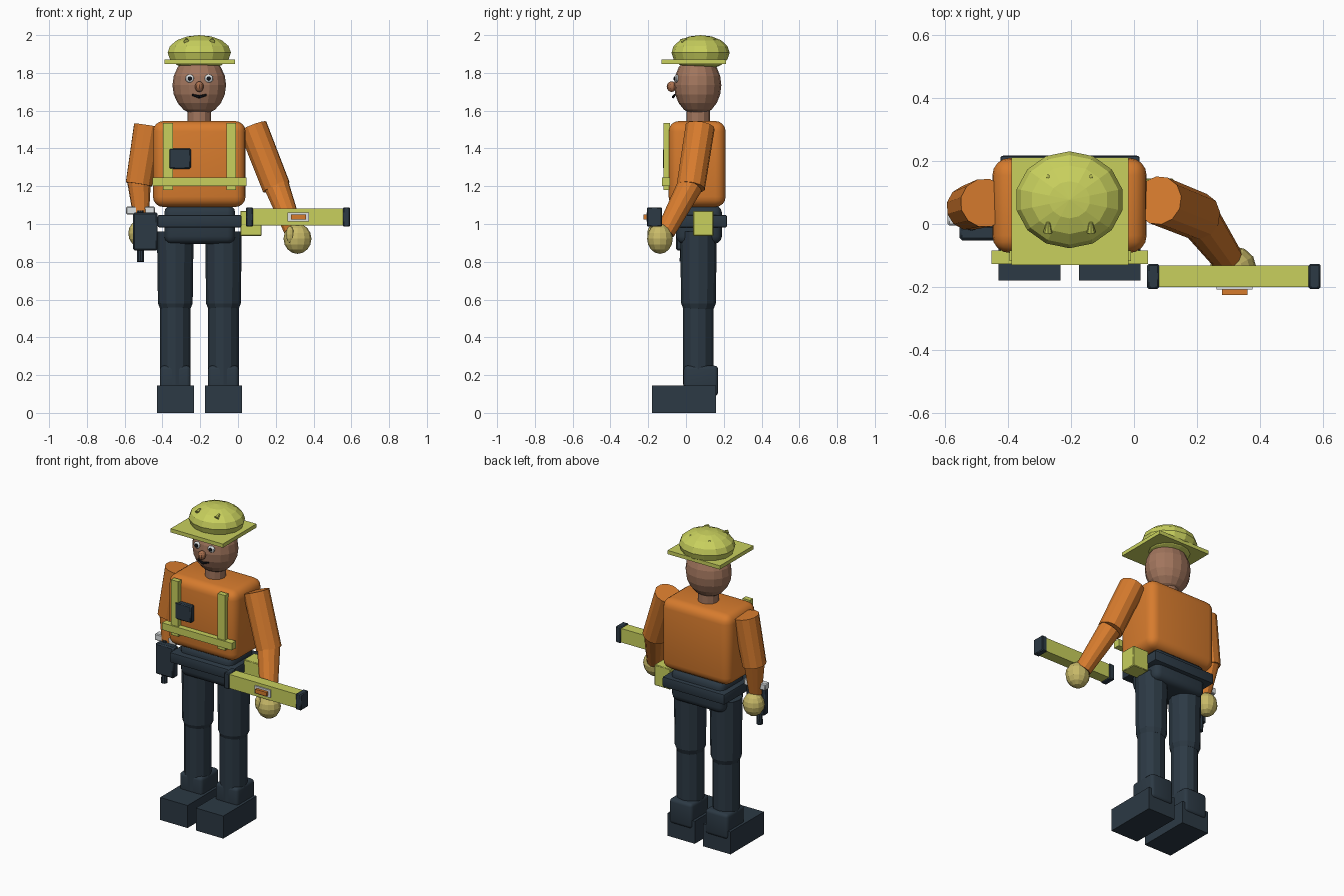
import bpy
import math
from mathutils import Vector

cube = bpy.data.objects.get("Cube")
if cube:
    bpy.data.objects.remove(cube, do_unlink=True)


def material(name, rgb):
    m = bpy.data.materials.new(name)
    m.use_nodes = True
    m.diffuse_color = (*rgb, 1)
    m.node_tree.nodes["Principled BSDF"].inputs["Base Color"].default_value = (*rgb, 1)
    return m


ORANGE = material("shirt orange", (0.68, 0.2, 0.027))
LIME = material("safety lime", (0.58, 0.63, 0.11))
NAVY = material("dark navy", (0.025, 0.041, 0.058))
SKIN = material("skin brown", (0.36, 0.18, 0.11))
NOSE = material("nose brown", (0.4, 0.16, 0.075))
GLOVE = material("glove tan", (0.58, 0.49, 0.14))
WHITE = material("light grey", (0.72, 0.75, 0.76))
BLACK = material("black", (0.008, 0.009, 0.012))

MID = -0.205  # centre line of the figure


def finish(name, mat):
    ob = bpy.context.object
    ob.name = name
    ob.data.materials.append(mat)
    return ob


def box(name, x, y, z, mat, bevel=0, segments=3):
    """Box from (min, max) ranges, with optional rounded edges."""
    ranges = (x, y, z)
    bpy.ops.mesh.primitive_cube_add(size=1, location=[(a + b) / 2 for a, b in ranges])
    ob = finish(name, mat)
    ob.scale = [b - a for a, b in ranges]
    bpy.ops.object.transform_apply(location=False, rotation=False, scale=True)
    if bevel:
        mod = ob.modifiers.new("round", "BEVEL")
        mod.width, mod.segments = bevel, segments
        bpy.ops.object.modifier_apply(modifier="round")
        bpy.ops.object.shade_smooth_by_angle(angle=math.radians(40))
    return ob


def ball(name, centre, radii, mat, segments=12, rings=8):
    bpy.ops.mesh.primitive_uv_sphere_add(segments=segments, ring_count=rings, radius=1, location=centre)
    ob = finish(name, mat)
    ob.scale = radii
    return ob


def limb(name, start, end, r1, r2, mat, sides=12):
    """Tapered cylinder between two points."""
    a, b = Vector(start), Vector(end)
    bpy.ops.mesh.primitive_cone_add(vertices=sides, radius1=r1, radius2=r2,
                                    depth=(b - a).length, location=(a + b) / 2)
    ob = finish(name, mat)
    ob.rotation_euler = (b - a).to_track_quat("Z", "Y").to_euler()
    return ob


# Legs and boots
for side, x in (("right", -0.332), ("left", -0.077)):
    limb(side + "_thigh", (x, 0.066, 0.58), (x, 0.066, 0.96), 0.092, 0.097, NAVY)
    limb(side + "_knee_hem", (x, 0.066, 0.55), (x, 0.066, 0.58), 0.08, 0.092, NAVY)
    limb(side + "_shin", (x, 0.064, 0.15), (x, 0.064, 0.57), 0.081, 0.081, NAVY)
    box(side + "_boot_shaft", (x - 0.081, x + 0.081), (-0.012, 0.17), (0.09, 0.25), NAVY, 0.02)
    box(side + "_boot_foot", (x - 0.098, x + 0.098), (-0.18, 0.16), (0, 0.145), NAVY)

# Hips, belt and torso
box("hips", (-0.39, -0.015), (-0.052, 0.19), (0.895, 1.1), NAVY, 0.04)
box("belt", (-0.425, 0.018), (-0.09, 0.217), (0.982, 1.048), NAVY, 0.008, 2)
box("torso", (-0.45, 0.04), (-0.092, 0.21), (1.09, 1.545), ORANGE, 0.055, 4)

# Safety harness and chest radio
for side, x in (("right", -0.37), ("left", -0.036)):
    box(side + "_strap", (x - 0.026, x + 0.026), (-0.118, -0.085), (1.18, 1.535), LIME)
box("chest_band", (-0.453, 0.045), (-0.127, -0.085), (1.2, 1.245), LIME)
box("chest_radio", (-0.365, -0.25), (-0.122, -0.085), (1.292, 1.4), NAVY, 0.006, 1)

# Neck and head
limb("neck", (MID, 0.064, 1.5), (MID, 0.064, 1.65), 0.062, 0.062, SKIN)
ball("head", (MID, 0.062, 1.735), (0.142, 0.125, 0.16), SKIN, 16, 10)
for side, s in (("right", -1), ("left", 1)):
    x = MID + s * 0.05
    ball(side + "_eye", (x, -0.049, 1.77), (0.024, 0.012, 0.022), WHITE, 12, 8)
    ball(side + "_pupil", (x, -0.06, 1.77), (0.012, 0.006, 0.012), BLACK, 10, 6)
    limb(side + "_mouth", (MID, -0.068, 1.673), (MID + s * 0.038, -0.06, 1.684), 0.008, 0.005, BLACK, 6)
ball("nose", (MID, -0.076, 1.727), (0.024, 0.026, 0.028), NOSE, 10, 8)

# Hard hat
ball("hat_dome", (MID, 0.077, 1.907), (0.172, 0.154, 0.093), LIME, 14, 8)
box("hat_brim", (-0.39, -0.017), (-0.13, 0.212), (1.846, 1.87), LIME)
for s in (-1, 1):
    x = MID + s * 0.068
    limb("hat_front_vent", (x, -0.025, 1.965), (x, 0.005, 1.98), 0.015, 0.006, LIME, 8)
    ball("hat_rear_vent", (x, 0.15, 1.972), (0.008, 0.008, 0.008), LIME, 8, 6)

# Lowered right arm
limb("right_upper_arm", (-0.525, 0.052, 1.21), (-0.475, 0.067, 1.52), 0.072, 0.078, ORANGE)
limb("right_forearm", (-0.51, 0.02, 0.99), (-0.524, 0.054, 1.23), 0.036, 0.064, ORANGE)
ball("right_hand", (-0.515, 0.045, 0.95), (0.066, 0.064, 0.074), GLOVE)

# Raised left arm
limb("left_upper_arm", (0.203, 0.025, 1.195), (0.078, 0.075, 1.515), 0.076, 0.078, ORANGE)
limb("left_forearm", (0.297, -0.11, 0.955), (0.203, 0.022, 1.205), 0.05, 0.068, ORANGE)
ball("left_hand", (0.315, -0.138, 0.922), (0.074, 0.068, 0.08), GLOVE)
ball("left_thumb", (0.275, -0.185, 0.945), (0.022, 0.02, 0.045), GLOVE, 10, 6)

# Spirit level
box("level_bar", (0.05, 0.585), (-0.2, -0.132), (0.992, 1.082), LIME)
for x in (0.042, 0.555):
    box("level_end_cap", (x, x + 0.038), (-0.206, -0.127), (0.986, 1.088), NAVY, 0.005, 1)
box("level_window_frame", (0.263, 0.376), (-0.208, -0.199), (1.013, 1.062), WHITE)
box("level_vial", (0.28, 0.36), (-0.225, -0.2), (1.025, 1.05), ORANGE)

# Tools on the belt
box("tape_measure", (0.012, 0.125), (0.038, 0.145), (0.937, 1.07), LIME, 0.004, 1)
box("tool_pouch", (-0.555, -0.425), (-0.052, -0.003), (0.86, 1.06), NAVY, 0.008, 1)
limb("hammer_handle", (-0.516, -0.015, 0.8), (-0.516, -0.002, 1.07), 0.019, 0.019, NAVY, 10)
box("hammer_head", (-0.592, -0.44), (-0.005, 0.04), (1.05, 1.092), WHITE, 0.005, 1)
